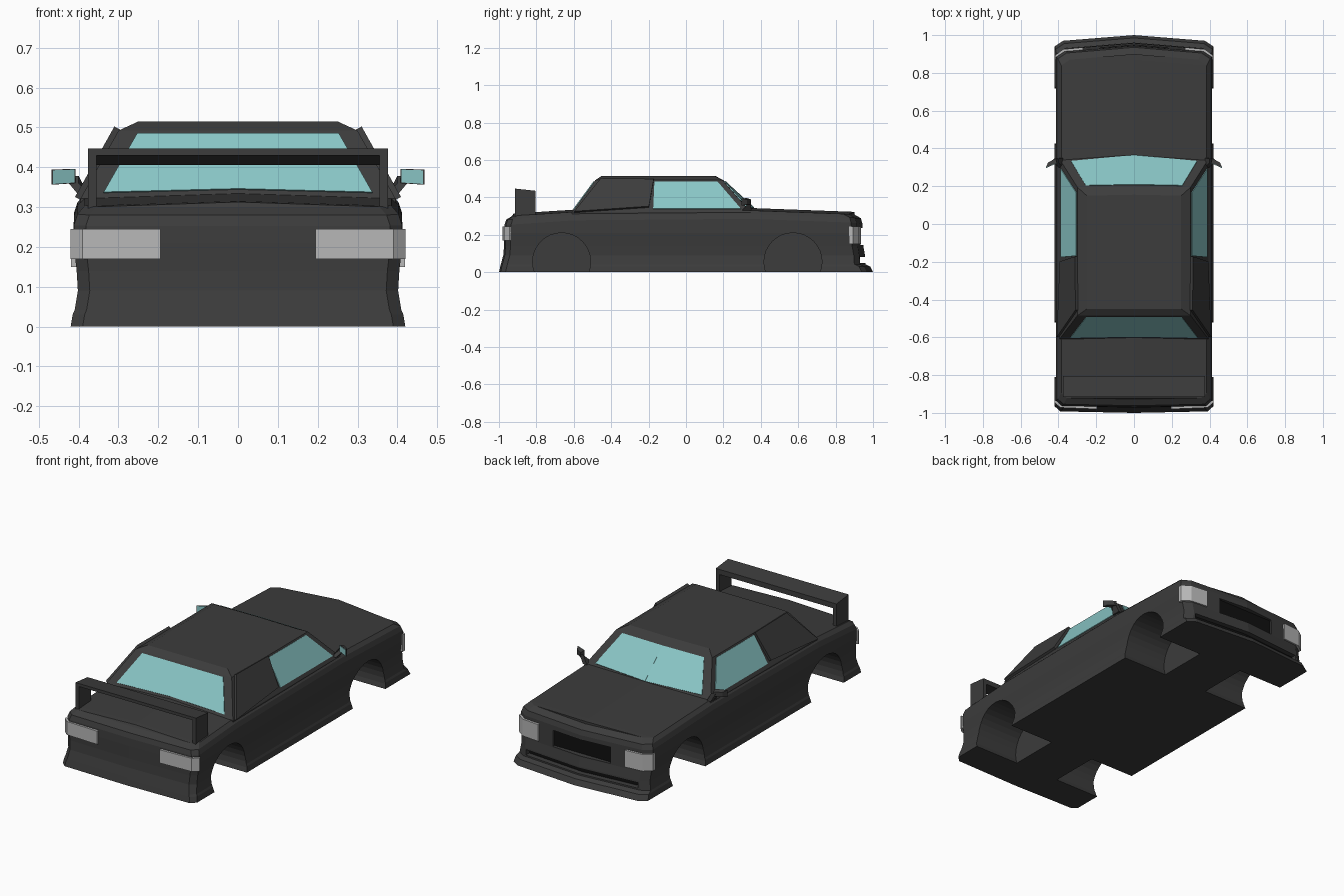
import bpy, bmesh, math
from mathutils import Vector

if "Cube" in bpy.data.objects:
    bpy.data.objects.remove(bpy.data.objects["Cube"])


def mat(name, r, g, b):
    m = bpy.data.materials.new(name)
    m.diffuse_color = (r, g, b, 1)
    m.use_nodes = True
    m.node_tree.nodes["Principled BSDF"].inputs["Base Color"].default_value = m.diffuse_color
    return m


PAINT = mat("dark_paint", .045, .045, .045)
BLACK = mat("black", .005, .005, .005)
GLASS = mat("tinted_glass", .25, .56, .56)
LAMP = mat("lamp", .48, .48, .48)


def make(name, verts, faces, m):
    bm = bmesh.new()
    vs = [bm.verts.new(v) for v in verts]
    for f in faces:
        bm.faces.new([vs[i] for i in f])
    bmesh.ops.recalc_face_normals(bm, faces=bm.faces)
    me = bpy.data.meshes.new(name)
    bm.to_mesh(me)
    bm.free()
    if m:
        me.materials.append(m)
    ob = bpy.data.objects.new(name, me)
    bpy.context.collection.objects.link(ob)
    return ob


def loft(name, a, b, m):
    """Closed solid between two matching outlines."""
    n = len(a)
    faces = [list(range(n)), list(range(n, 2 * n))]
    faces += [(i, (i + 1) % n, n + (i + 1) % n, n + i) for i in range(n)]
    return make(name, list(a) + list(b), faces, m)


def prism(name, plan, z0, z1, m, s=1):
    return loft(name, [(s * x, y, z0) for x, y in plan], [(s * x, y, z1) for x, y in plan], m)


def extrude_x(name, profile, x0, x1, m):
    return loft(name, [(x0, y, z) for y, z in profile], [(x1, y, z) for y, z in profile], m)


def panel(name, quad, uvs, t, m, s=1):
    """Raised panel laid on a quad (bl, br, tr, tl) by u, v positions."""
    bl, br, tr, tl = [Vector(q) for q in quad]
    n = (br - bl).cross(tl - bl).normalized()
    if n.z < 0:
        n = -n
    p = [bl.lerp(br, u).lerp(tl.lerp(tr, u), v) for u, v in uvs]
    lo, hi = [q - n * .003 for q in p], [q + n * t for q in p]
    fix = lambda ps: [(s * q.x, q.y, q.z) for q in ps]
    return loft(name, fix(lo), fix(hi), m)


# Body shell: stacked plan outlines, (half width, front y, rear y, height)
PROFILE = [(-.95, .298), (-.8, .312), (-.6, .322), (.34, .33), (.88, .31), (.95, .305)]


def top(y):
    for (a, za), (b, zb) in zip(PROFILE, PROFILE[1:]):
        if y <= b:
            return za + (zb - za) * max(0, (y - a) / (b - a))
    return PROFILE[-1][1]


LEVELS = [(.42, 1.0, -1.0, 0), (.415, .985, -.993, .03), (.41, .96, -.99, .042),
          (.402, .957, -.977, .09), (.405, .948, -.973, .14), (.413, .945, -.972, .21),
          (.412, .943, -.97, -.045), (.403, .935, -.962, -.018), (.385, .90, -.93, 0.0001)]
verts, faces = [], []
N = 14
for k, (w, yf, yr, h) in enumerate(LEVELS):
    half = [(0, yf), (w - .045, yf - .03), (w, yf - .06), (w, .34), (w, -.6),
            (w, yr + .035), (w - .03, yr + .008), (0, yr)]
    ring = half + [(-x, y) for x, y in half[-2:0:-1]]
    verts += [(x, y, top(y) + h if k > 5 else h) for x, y in ring]
    if k:
        o = (k - 1) * N
        faces += [(o + i, o + (i + 1) % N, o + N + (i + 1) % N, o + N + i) for i in range(N)]
faces.append(list(range(N)))
o = (len(LEVELS) - 1) * N
mid = [o]
for i in range(1, 7):
    x, y, z = verts[o + i]
    mid.append(len(verts))
    verts.append((0, y + (.03 if i < 4 else 0), z + .012))
mid.append(o + 7)
for i in range(7):
    for e in (lambda j: o + j, lambda j: o + (N - j) % N):
        f = [e(i), e(i + 1), mid[i + 1], mid[i]]
        faces.append(list(dict.fromkeys(f)))
body = make("body_shell", verts, faces, PAINT)

# Wheel wells, grille opening and lower intake cut from the shell
cutters = []
for y in (-.665, .572):
    circle = [(y + .155 * math.cos(a * math.pi / 16), .055 + .155 * math.sin(a * math.pi / 16))
              for a in range(32)]
    for s in (-1, 1):
        cutters.append(extrude_x("wheel_cutter", circle, s * .14, s * .6, None))
cutters.append(prism("grille_cutter", [(-.18, .91), (.18, .91), (.18, 1.1), (-.18, 1.1)], .145, .235, None))
cutters.append(prism("intake_cutter", [(-.35, .89), (0, .92), (.35, .89), (.35, 1.1), (-.35, 1.1)], .05, .08, None))
bpy.context.view_layer.objects.active = body
for c in cutters:
    md = body.modifiers.new("cut", 'BOOLEAN')
    md.operation, md.solver, md.object = 'DIFFERENCE', 'EXACT', c
    bpy.ops.object.modifier_apply(modifier=md.name)
    bpy.data.objects.remove(c)

# Dark grille and intake backs
prism("grille", [(-.18, .905), (.18, .905), (.18, .918), (-.18, .918)], .145, .235, BLACK)
prism("lower_intake", [(-.35, .88), (0, .91), (.35, .88), (.35, .9), (0, .93), (-.35, .9)], .05, .08, BLACK)


# Cabin: skirt, belt, gutter and roof rings
def cabin_ring(x, yf, yc, yr, z):
    return [(x, yr, z), (x, yf, z), (0, yc, z), (-x, yf, z), (-x, yr, z)]


rings = [cabin_ring(.395, .345, .385, -.61, .27), cabin_ring(.395, .345, .385, -.61, .322),
         cabin_ring(.30, .195, .20, -.485, .492), cabin_ring(.25, .15, .155, -.45, .515)]
cv = [v for r in rings for v in r]
cf = [(5 * k + i, 5 * k + (i + 1) % 5, 5 * k + 5 + (i + 1) % 5, 5 * k + 5 + i)
      for k in range(3) for i in range(5)]
make("cabin", cv, cf + [(0, 1, 2, 3, 4), (15, 16, 17, 18, 19)], PAINT)

belt, gutter = rings[1], rings[2]
panel("rear_window", (belt[4], belt[0], gutter[0], gutter[4]),
      [(.065, .08), (.5, .13), (.935, .08), (.915, .95), (.085, .95)], .004, GLASS)
for s, side in ((1, "right"), (-1, "left")):
    panel(side + "_windscreen", (belt[2], belt[1], gutter[1], gutter[2]),
          [(0, .12), (.87, .12), (.84, .96), (0, .96)], .004, GLASS, s)
    flank = (belt[1], belt[0], gutter[0], gutter[1])
    panel(side + "_side_window", flank, [(.04, .1), (.545, .1), (.535, .95), (.05, .95)], .004, GLASS, s)
    panel(side + "_rear_quarter", flank, [(.57, .14), (.985, -.02), (.96, 1.02), (.54, 1.0)], .014, PAINT, s)

    # Lamps wrapping round the corners
    prism(side + "_tail_lamp", [(.195, -.98), (.39, -.972), (.421, -.945), (.421, -.935),
                                (.4, -.935), (.38, -.95), (.195, -.95)], .17, .245, LAMP, s)
    prism(side + "_headlamp", [(.27, .935), (.375, .925), (.419, .892), (.419, .872),
                               (.4, .872), (.37, .9), (.27, .91)], .15, .245, LAMP, s)

    # Door mirror: stalk, housing and glass
    loft(side + "_mirror_stalk", [(s * .375, .35, .33), (s * .40, .35, .33), (s * .40, .30, .33), (s * .375, .30, .33)],
         [(s * .40, .345, .378), (s * .425, .345, .378), (s * .425, .325, .36), (s * .40, .325, .36)], PAINT)
    face = [(s * .408, .325, .36), (s * .468, .298, .356), (s * .468, .298, .394), (s * .408, .325, .396)]
    loft(side + "_mirror_housing", face,
         [(s * .415, .348, .363), (s * .455, .325, .361), (s * .455, .325, .388), (s * .415, .348, .389)], PAINT)
    c = sum((Vector(p) for p in face), Vector()) / 4
    inner = [c + (Vector(p) - c) * .9 for p in face]
    loft(side + "_mirror_glass", inner, [p - Vector((0, .003, 0)) for p in inner], GLASS)

    # Spoiler end plate
    extrude_x(side + "_spoiler_plate", [(-.915, .29), (-.805, .30), (-.805, .435), (-.915, .447)],
              s * .355, s * .377, PAINT)

# Spoiler blade
extrude_x("spoiler_blade", [(-.915, .43), (-.805, .406), (-.805, .435), (-.915, .447)], -.356, .356, PAINT)
